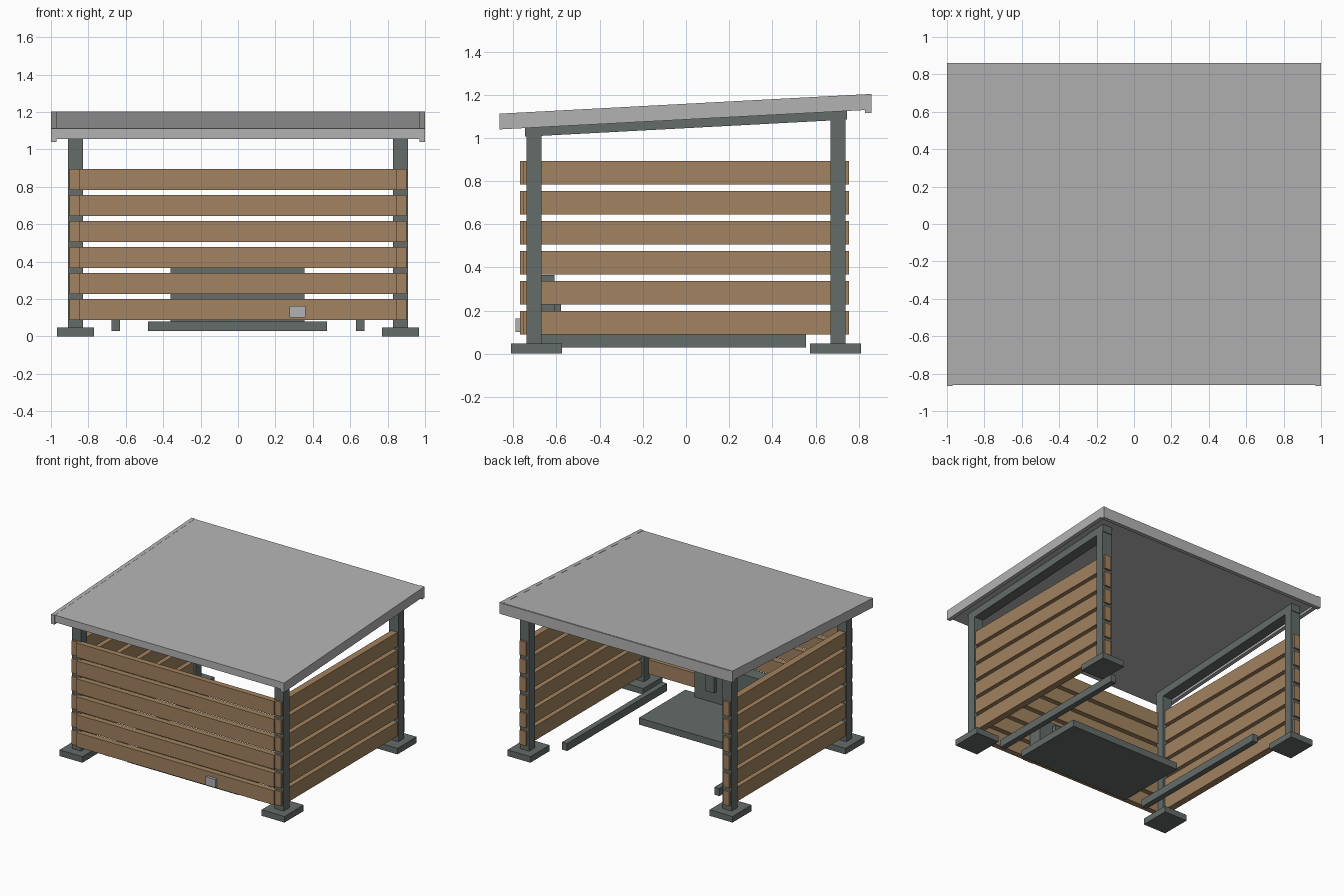
import bpy
import bmesh

cube = bpy.data.objects.get("Cube")
if cube:
    bpy.data.objects.remove(cube, do_unlink=True)

SLOPE = 0.053   # roof rise per unit of depth
ROOF_MID = 1.157  # height of roof top at y = 0


def material(name, rgb):
    m = bpy.data.materials.new(name)
    m.use_nodes = True
    m.diffuse_color = (*rgb, 1)
    bsdf = m.node_tree.nodes["Principled BSDF"]
    bsdf.inputs["Base Color"].default_value = (*rgb, 1)
    bsdf.inputs["Roughness"].default_value = 0.8
    return m


METAL = material("dark_grey_green", (0.125, 0.15, 0.14))
WOOD = material("timber_brown", (0.36, 0.225, 0.115))
GREY = material("light_grey", (0.45, 0.45, 0.45))


def box(name, x, y, z, mat, slope=0):
    """Block spanning the given ranges, sheared upward along y by slope."""
    bm = bmesh.new()
    bmesh.ops.create_cube(bm, size=1)
    for v in bm.verts:
        px, py, pz = [r[0] if c < 0 else r[1] for c, r in zip(v.co, (x, y, z))]
        v.co = (px, py, pz + slope * py)
    mesh = bpy.data.meshes.new(name)
    bm.to_mesh(mesh)
    bm.free()
    mesh.materials.append(mat)
    ob = bpy.data.objects.new(name, mesh)
    bpy.context.collection.objects.link(ob)
    return ob


def mirrored(a, b, s):
    return (a, b) if s > 0 else (-b, -a)


# Roof sheet, side trims and back lip
slab_base = ROOF_MID - 0.055
box("roof_sheet", (-0.97, 0.97), (-0.86, 0.855), (slab_base, ROOF_MID), GREY, SLOPE)
box("roof_back_lip", (-1, 1), (0.83, 0.86), (1.115, 1.2), GREY)

for s, side in ((1, "left"), (-1, "right")):
    box(f"roof_trim_{side}", mirrored(0.97, 1, s), (-0.865, 0.86),
        (ROOF_MID - 0.072, ROOF_MID + 0.001), GREY, SLOPE)
    # Sloping beam under the roof
    box(f"roof_beam_{side}", mirrored(0.83, 0.91, s), (-0.745, 0.745),
        (ROOF_MID - 0.112, slab_base), METAL, SLOPE)
    # Corner posts and their feet
    for t, end in ((1, "back"), (-1, "front")):
        top = slab_base + SLOPE * 0.7 * t
        box(f"post_{end}_{side}", mirrored(0.83, 0.91, s), mirrored(0.67, 0.74, t),
            (0.04, top), METAL)
        box(f"foot_{end}_{side}", mirrored(0.77, 0.967, s), mirrored(0.575, 0.81, t),
            (0, 0.047), METAL)
    # Floor rail
    box(f"floor_rail_{side}", mirrored(0.632, 0.676, s), (-0.67, 0.555),
        (0.03, 0.088), METAL)

# Timber slats on three walls
for i in range(6):
    z = 0.088 + i * 0.139
    span = (z, z + 0.111)
    box(f"front_slat_{i + 1}", (-0.847, 0.847), (-0.77, -0.725), span, WOOD)
    for s, side in ((1, "left"), (-1, "right")):
        box(f"{side}_slat_{i + 1}", mirrored(0.847, 0.9, s), (-0.756, 0.756), span, WOOD)

# Floor plate with a cabinet against the front wall
box("floor_plate", (-0.48, 0.475), (-0.67, -0.1), (0.028, 0.08), METAL)
box("cabinet", (-0.36, 0.355), (-0.72, -0.61), (0.078, 0.365), METAL)
box("cabinet_module", (0.165, 0.24), (-0.62, -0.58), (0.17, 0.335), METAL)

# Small plate on the front wall
box("front_plate", (0.275, 0.36), (-0.79, -0.768), (0.1, 0.163), GREY)
